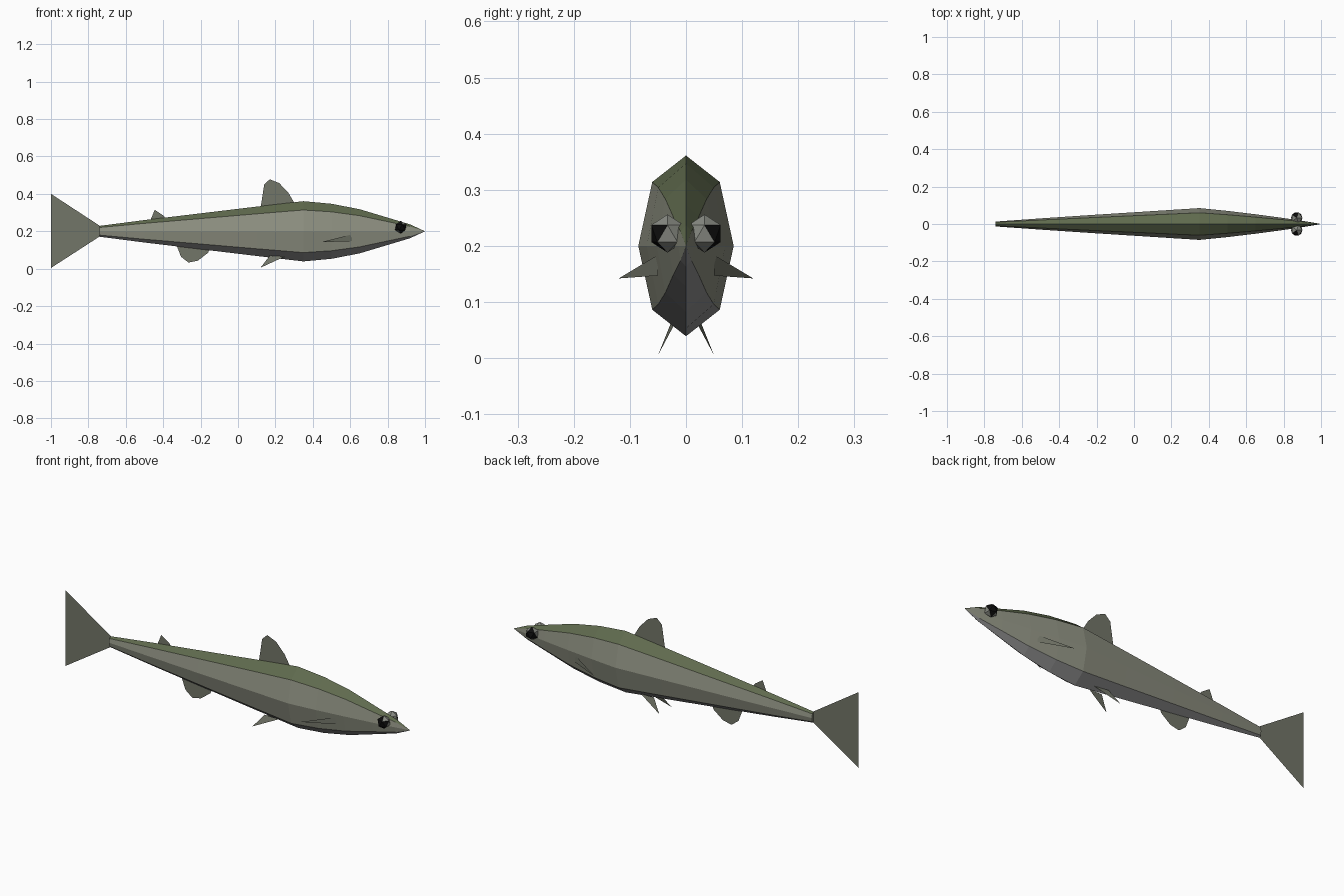
import bpy, bmesh, math

if "Cube" in bpy.data.objects:
    bpy.data.objects.remove(bpy.data.objects["Cube"])


def material(name, rgb):
    m = bpy.data.materials.new(name)
    m.diffuse_color = (*rgb, 1)
    m.use_nodes = True
    m.node_tree.nodes["Principled BSDF"].inputs["Base Color"].default_value = m.diffuse_color
    return m


BACK = material("back_green", (0.115, 0.145, 0.075))
SIDE = material("side_grey_green", (0.27, 0.28, 0.22))
BELLY = material("belly_grey", (0.27, 0.27, 0.27))
FIN = material("fin_olive", (0.17, 0.18, 0.14))
EYE = material("eye_grey", (0.25, 0.26, 0.23))
PUPIL = material("pupil_black", (0.004, 0.004, 0.004))


def finish(name, bm, mats):
    mesh = bpy.data.meshes.new(name)
    bm.to_mesh(mesh)
    bm.free()
    for m in mats:
        mesh.materials.append(m)
    ob = bpy.data.objects.new(name, mesh)
    bpy.context.collection.objects.link(ob)
    return ob


def fin(name, pts):
    bm = bmesh.new()
    bm.faces.new([bm.verts.new(p) for p in pts])
    bmesh.ops.triangulate(bm, faces=bm.faces[:])
    return finish(name, bm, [FIN])


def flat_fin(name, pts):
    return fin(name, [(x, 0, z) for x, z in pts])


# body: octagonal rings of (x, half width, half height), closed by a pointed snout
stations = [(-0.74, 0.013, 0.029), (-0.5, 0.030, 0.060), (-0.2, 0.050, 0.096),
            (0.1, 0.069, 0.132), (0.35, 0.085, 0.161), (0.5, 0.070, 0.147),
            (0.65, 0.052, 0.118), (0.8, 0.032, 0.073), (0.92, 0.014, 0.037)]
bm = bmesh.new()
rings = []
for x, w, h in stations:
    angles = [k * math.pi / 4 for k in range(8)]
    rings.append([bm.verts.new((x, w * math.cos(a), 0.2 + h * math.sin(a))) for a in angles])
snout = bm.verts.new((1, 0, 0.2))
strip = [1, 0, 0, 1, 1, 2, 2, 1]   # back, sides and belly slots
slot = {0: 1, 1: 0, 2: 0, 3: 1, 4: 1, 5: 2, 6: 2, 7: 1}
for a, b in zip(rings, rings[1:]):
    for k in range(8):
        n = (k + 1) % 8
        bm.faces.new((a[k], a[n], b[n], b[k])).material_index = slot[k]
for k in range(8):
    bm.faces.new((rings[-1][k], rings[-1][(k + 1) % 8], snout)).material_index = slot[k]
bm.faces.new(rings[0]).material_index = 1
bmesh.ops.recalc_face_normals(bm, faces=bm.faces[:])
finish("body", bm, [BACK, SIDE, BELLY])

# fins on the centre plane
flat_fin("tail_fin", [(-0.74, 0.23), (-1, 0.4), (-0.885, 0.202), (-1, 0.004), (-0.74, 0.172)])
flat_fin("dorsal_fin", [(0.12, 0.32), (0.14, 0.45), (0.17, 0.478), (0.22, 0.458),
                        (0.27, 0.405), (0.305, 0.345)])
flat_fin("rear_dorsal_fin", [(-0.47, 0.255), (-0.445, 0.315), (-0.40, 0.285), (-0.38, 0.26)])
flat_fin("anal_fin", [(-0.33, 0.13), (-0.305, 0.064), (-0.265, 0.033), (-0.215, 0.043),
                      (-0.16, 0.085), (-0.145, 0.12)])

# paired fins and eyes
for side, s in (("left", 1), ("right", -1)):
    fin(side + "_pectoral_fin", [(0.61, s * 0.05, 0.184), (0.445, s * 0.12, 0.142),
                                 (0.61, s * 0.05, 0.147)])
    fin(side + "_pelvic_fin", [(0.25, s * 0.018, 0.065), (0.17, s * 0.024, 0.07),
                               (0.12, s * 0.05, 0.005)])
    bm = bmesh.new()
    bmesh.ops.create_icosphere(bm, subdivisions=1, radius=0.034)
    for f in bm.faces:
        f.material_index = int(f.calc_center_median().y * s > 0.014)
    bmesh.ops.translate(bm, verts=bm.verts[:], vec=(0.87, s * 0.033, 0.222))
    finish(side + "_eye", bm, [EYE, PUPIL])
